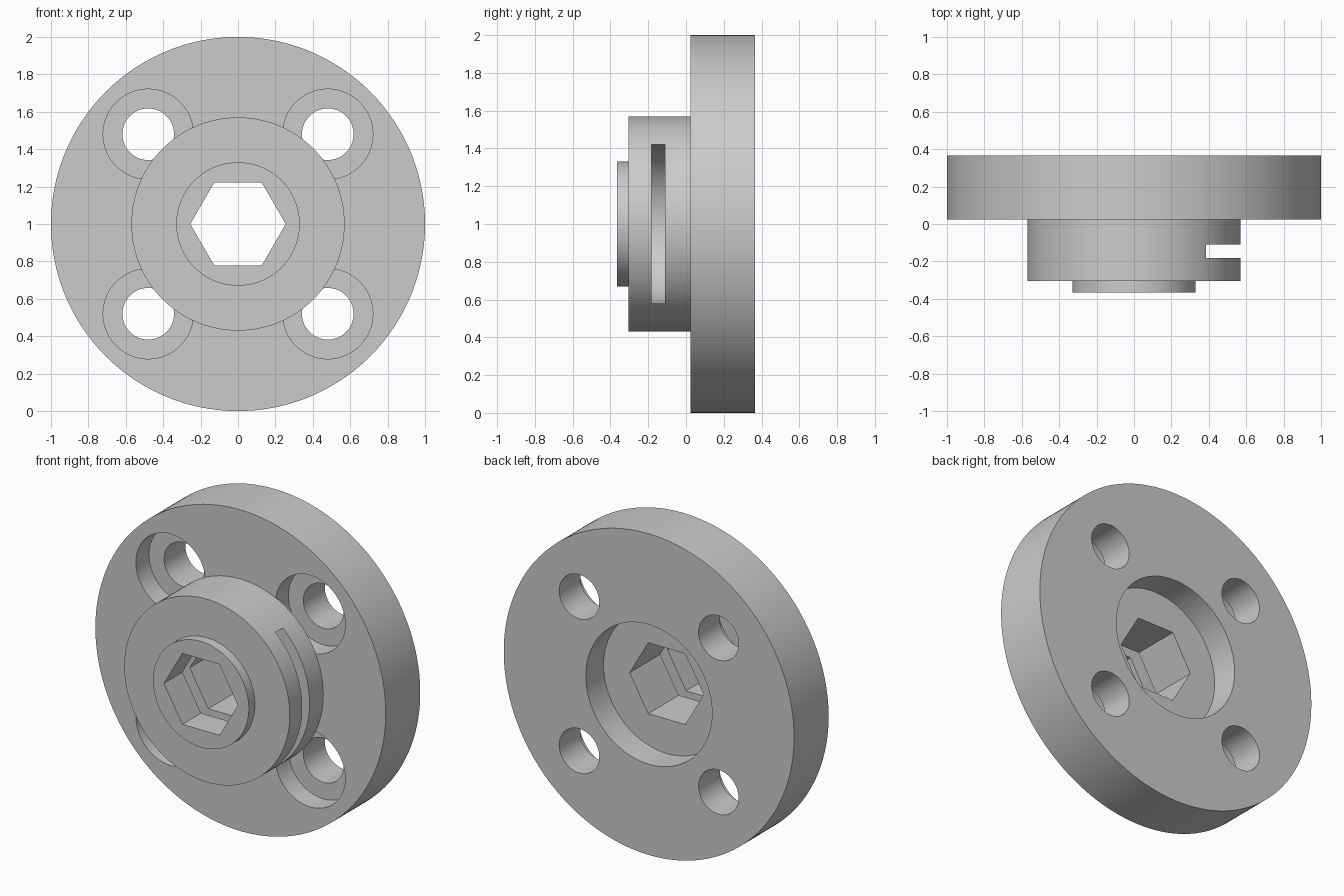
import bpy, bmesh, math
from mathutils import Matrix

if "Cube" in bpy.data.objects:
    bpy.data.objects.remove(bpy.data.objects["Cube"], do_unlink=True)

AXIS_Z = 1.0  # height of the shared axis

grey = bpy.data.materials.new("machined_grey")
grey.use_nodes = True
COLOUR = (0.6, 0.6, 0.6, 1)
grey.diffuse_color = COLOUR
grey.node_tree.nodes["Principled BSDF"].inputs["Base Color"].default_value = COLOUR


def prism(name, outline, y0, y1):
    """Solid from an outline of (x, z) points around the axis, from y0 to y1."""
    bm = bmesh.new()
    face = bm.faces.new([bm.verts.new((x, y0, AXIS_Z + z)) for x, z in outline])
    out = bmesh.ops.extrude_face_region(bm, geom=[face])
    moved = [v for v in out["geom"] if isinstance(v, bmesh.types.BMVert)]
    bmesh.ops.translate(bm, verts=moved, vec=(0, y1 - y0, 0))
    bmesh.ops.recalc_face_normals(bm, faces=bm.faces)
    mesh = bpy.data.meshes.new(name)
    bm.to_mesh(mesh)
    bm.free()
    mesh.materials.append(grey)
    ob = bpy.data.objects.new(name, mesh)
    bpy.context.collection.objects.link(ob)
    return ob


def arc(radius, start, end, steps, x=0.0, z=0.0):
    angles = [start + (end - start) * i / steps for i in range(steps)]
    return [(x + radius * math.cos(a), z + radius * math.sin(a)) for a in angles]


def disc(name, radius, y0, y1, x=0.0, z=0.0, sides=128):
    return prism(name, arc(radius, 0, math.tau, sides, x, z), y0, y1)


def combine(target, tool, operation):
    mod = target.modifiers.new(operation, 'BOOLEAN')
    mod.operation = operation
    mod.solver = 'EXACT'
    mod.object = tool
    bpy.context.view_layer.objects.active = target
    bpy.ops.object.modifier_apply(modifier=mod.name)
    bpy.data.objects.remove(tool, do_unlink=True)


# flange with four counterbored bolt holes and a round recess at the back
body = disc("flanged_hub", 1.0, 0.025, 0.365, sides=192)
for sx in (-1, 1):
    for sz in (-1, 1):
        x, z = 0.48 * sx, 0.48 * sz
        combine(body, disc("bolt_hole", 0.138, -0.1, 0.5, x, z, 64), 'DIFFERENCE')
        combine(body, disc("counterbore", 0.241, -0.1, 0.155, x, z, 96), 'DIFFERENCE')
combine(body, disc("back_recess", 0.435, 0.19, 0.5), 'DIFFERENCE')

# stepped hub, set slightly into the flange
combine(body, disc("hub", 0.57, -0.305, 0.028), 'UNION')
combine(body, disc("front_boss", 0.33, -0.365, -0.25), 'UNION')

# U-shaped slot that opens on the left side of the hub
slot_outline = arc(0.42, math.pi / 2, math.pi * 1.5, 64) + [(0, -0.42), (0.8, -0.42), (0.8, 0.42)]
combine(body, prism("slot", slot_outline, -0.182, -0.11), 'DIFFERENCE')

# hexagonal bore through everything
combine(body, disc("hex_bore", 0.255, -0.6, 0.6, sides=6), 'DIFFERENCE')

bpy.ops.object.select_all(action='DESELECT')
body.select_set(True)
bpy.context.view_layer.objects.active = body
bpy.ops.object.shade_smooth_by_angle(angle=math.radians(30))
